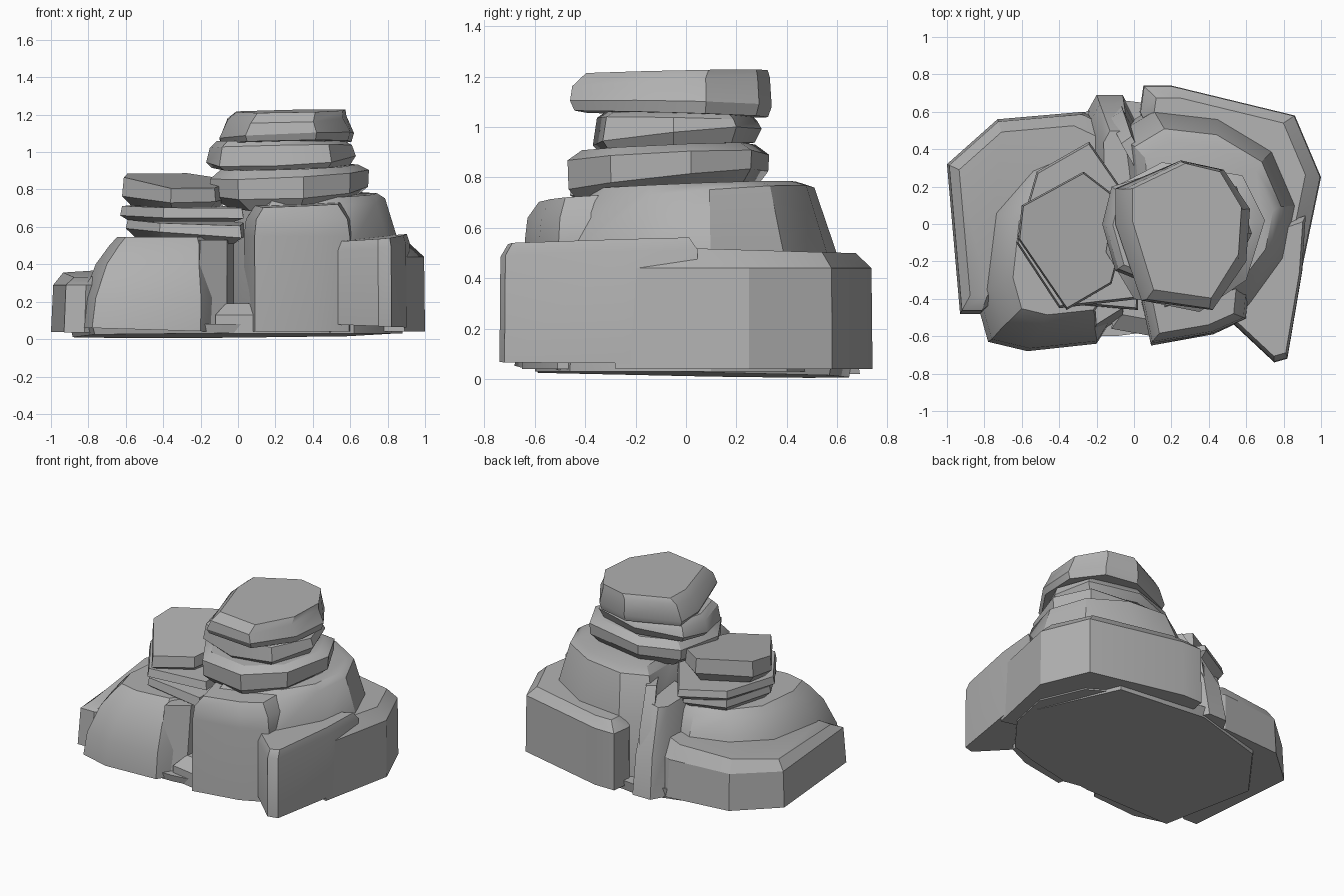
import bpy
import bmesh
import math
from mathutils import Vector

default_cube = bpy.data.objects.get("Cube")
if default_cube:
    bpy.data.objects.remove(default_cube)

stone = bpy.data.materials.new("stone_grey")
stone.use_nodes = True
stone.diffuse_color = (.44, .44, .44, 1)
stone.node_tree.nodes["Principled BSDF"].inputs["Base Color"].default_value = stone.diffuse_color


def ring(height, size=1, shift=(0, 0), slope=(0, 0), narrow=1):
    """One section of a rock; narrow squeezes x, slope tilts it."""
    return height, Vector((size * narrow, size)), Vector(shift), Vector(slope)


def rock(name, outline, rings, smooth_angle=30):
    """Loft an outline through its rings and cap both ends."""
    points = [Vector(p) for p in outline]
    middle = sum(points, Vector((0, 0))) / len(points)
    bm = bmesh.new()
    loops = []
    for height, size, shift, slope in rings:
        loop = []
        for p in points:
            arm = (p - middle) * size.y
            arm.x *= size.x / size.y
            spot = middle + arm + shift
            loop.append(bm.verts.new((spot.x, spot.y, height + arm.dot(slope))))
        loops.append(loop)
    count = len(points)
    for low, high in zip(loops, loops[1:]):
        for i in range(count):
            j = (i + 1) % count
            bm.faces.new((low[i], low[j], high[j], high[i]))
    bm.faces.new(loops[0][::-1])
    bm.faces.new(loops[-1])
    bmesh.ops.recalc_face_normals(bm, faces=bm.faces)
    mesh = bpy.data.meshes.new(name)
    bm.to_mesh(mesh)
    bm.free()
    mesh.materials.append(stone)
    obj = bpy.data.objects.new(name, mesh)
    bpy.context.collection.objects.link(obj)
    bpy.ops.object.select_all(action="DESELECT")
    obj.select_set(True)
    bpy.context.view_layer.objects.active = obj
    bpy.ops.object.shade_smooth_by_angle(angle=math.radians(smooth_angle))


# Ground slab joining the boulders
rock("ground_slab",
     [(-.78, -.6), (-.1, -.6), (.5, -.52), (.84, 0), (.6, .58), (-.05, .66), (-.6, .5), (-.9, .1)],
     [ring(height=.02, size=.98, slope=(.01, -.02)), ring(height=.08)])

# Lower boulders
rock("left_boulder",
     [(-.78, -.63), (-.57, -.68), (-.2, -.64), (-.05, -.4), (0, .35), (-.3, .46),
      (-.58, .34), (-.8, .08), (-.85, -.38)],
     [ring(height=.05, slope=(-.03, 0)),
      ring(height=.22, size=.97, shift=(.01, 0)),
      ring(height=.4, size=.85, shift=(.03, .01)),
      ring(height=.5, size=.74, shift=(.06, .02)),
      ring(height=.545, size=.66, shift=(.07, .02))], smooth_angle=35)

rock("left_back_ledge",
     [(-.93, -.48), (-.82, -.48), (-.3, -.1), (-.1, .52), (-.27, .6), (-.73, .56), (-1, .32)],
     [ring(height=.03, slope=(-.02, 0)),
      ring(height=.29, size=.97),
      ring(height=.36, size=.84, slope=(.03, .04))])

rock("main_boulder",
     [(.08, -.6), (.43, -.52), (.62, -.46), (.82, -.2), (.88, .1), (.75, .4), (.45, .58),
      (.1, .62), (-.1, .5), (-.06, .1), (.02, -.35)],
     [ring(height=.03),
      ring(height=.5, size=.97, slope=(0, -.02)),
      ring(height=.73, size=.8, shift=(.01, .01), slope=(.04, .08)),
      ring(height=.77, size=.7, shift=(.02, 0), slope=(.02, .04))])

rock("front_pillar",
     [(.08, -.65), (.43, -.59), (.61, -.51), (.65, -.1), (.02, -.1), (.02, -.36)],
     [ring(height=.04, narrow=.95),
      ring(height=.55, size=.96),
      ring(height=.64, size=.92),
      ring(height=.72, size=.75, slope=(.03, .06))])

rock("right_back_ledge",
     [(.05, .74), (.2, .74), (.86, .58), (1, .25), (.89, -.28), (.6, -.2), (.2, .2), (.03, .6)],
     [ring(height=.04),
      ring(height=.44, size=.99),
      ring(height=.51, size=.84, slope=(0, -.03))])

rock("front_right_block",
     [(.44, -.45), (.75, -.74), (.82, -.72), (.9, -.25), (.92, .05), (.5, -.1)],
     [ring(height=.07, slope=(-.04, 0)),
      ring(height=.49, size=.99, slope=(.08, .02)),
      ring(height=.54, size=.91, slope=(.08, .02))])

# Wedges filling the front and back clefts
rock("front_cleft_stone",
     [(-.22, -.6), (-.06, -.5), (-.02, -.2), (-.25, -.2)],
     [ring(height=.05), ring(height=.53, size=.9, shift=(.01, .04))])

rock("front_cleft_step",
     [(-.12, -.56), (.1, -.6), (.1, -.3), (-.1, -.3)],
     [ring(height=.03), ring(height=.13), ring(height=.19, size=.7, shift=(.02, .04))])

rock("back_cleft_stone",
     [(.08, .15), (.06, .45), (-.06, .69), (-.2, .69), (-.25, .6), (-.24, .2)],
     [ring(height=.02),
      ring(height=.3, size=.92, shift=(.01, -.03)),
      ring(height=.6, size=.68, shift=(.04, -.12), slope=(.2, 0))])

rock("back_cleft_fin",
     [(-.15, .62), (-.08, .67), (.06, .42), (0, .36)],
     [ring(height=.05),
      ring(height=.45, shift=(.02, -.06)),
      ring(height=.7, size=.8, shift=(.06, -.17))])

# Left stack of flat stones
rock("left_lower_slab",
     [(-.6, -.1), (-.42, -.42), (.02, -.46), (.04, 0), (-.2, .32), (-.5, .26)],
     [ring(height=.53, size=.85, slope=(-.06, .02)),
      ring(height=.57, slope=(-.07, .02)),
      ring(height=.63, size=.97, slope=(-.03, .04))])

rock("left_middle_slab",
     [(-.63, -.1), (-.4, -.45), (.03, -.4), (.03, .05), (-.24, .44), (-.52, .28)],
     [ring(height=.63, size=.85),
      ring(height=.66, slope=(-.01, .03)),
      ring(height=.71, size=.97, slope=(-.01, .02))])

rock("left_cap_stone",
     [(-.62, -.08), (-.36, -.46), (-.12, -.32), (-.05, -.05), (-.1, .15), (-.27, .28), (-.6, .1)],
     [ring(height=.71, size=.85, slope=(-.02, .04)),
      ring(height=.76, slope=(-.02, .08)),
      ring(height=.85, size=.97, slope=(-.06, .12))])

# Right stack of flat stones
rock("right_lower_stone",
     [(-.15, -.15), (0, -.4), (.35, -.47), (.6, -.3), (.7, .02), (.58, .26), (.15, .33), (-.1, .2)],
     [ring(height=.72, size=.85, slope=(.03, .1), narrow=.9),
      ring(height=.79, size=.99, slope=(.04, .1)),
      ring(height=.88, slope=(.05, .04)),
      ring(height=.92, size=.86, slope=(.03, .04))])

rock("right_middle_stone",
     [(-.17, 0), (-.1, -.25), (.2, -.37), (.5, -.33), (.63, -.05), (.55, .2), (.2, .3), (-.12, .2)],
     [ring(height=.92, size=.92, slope=(.02, .06)),
      ring(height=.96, slope=(.05, .1)),
      ring(height=1.03, size=.95, slope=(.02, -.02)),
      ring(height=1.06, size=.85)])

rock("right_cap_stone",
     [(-.1, 0), (.04, -.41), (.42, -.46), (.6, -.2), (.62, .08), (.48, .29), (.25, .34), (-.1, .19)],
     [ring(height=1.05, size=.96, slope=(.02, -.03)),
      ring(height=1.09, slope=(.04, -.02)),
      ring(height=1.18, size=.98, slope=(.03, .05), narrow=.9),
      ring(height=1.22, size=.9, shift=(.02, .02), slope=(.02, .02), narrow=.9)])
